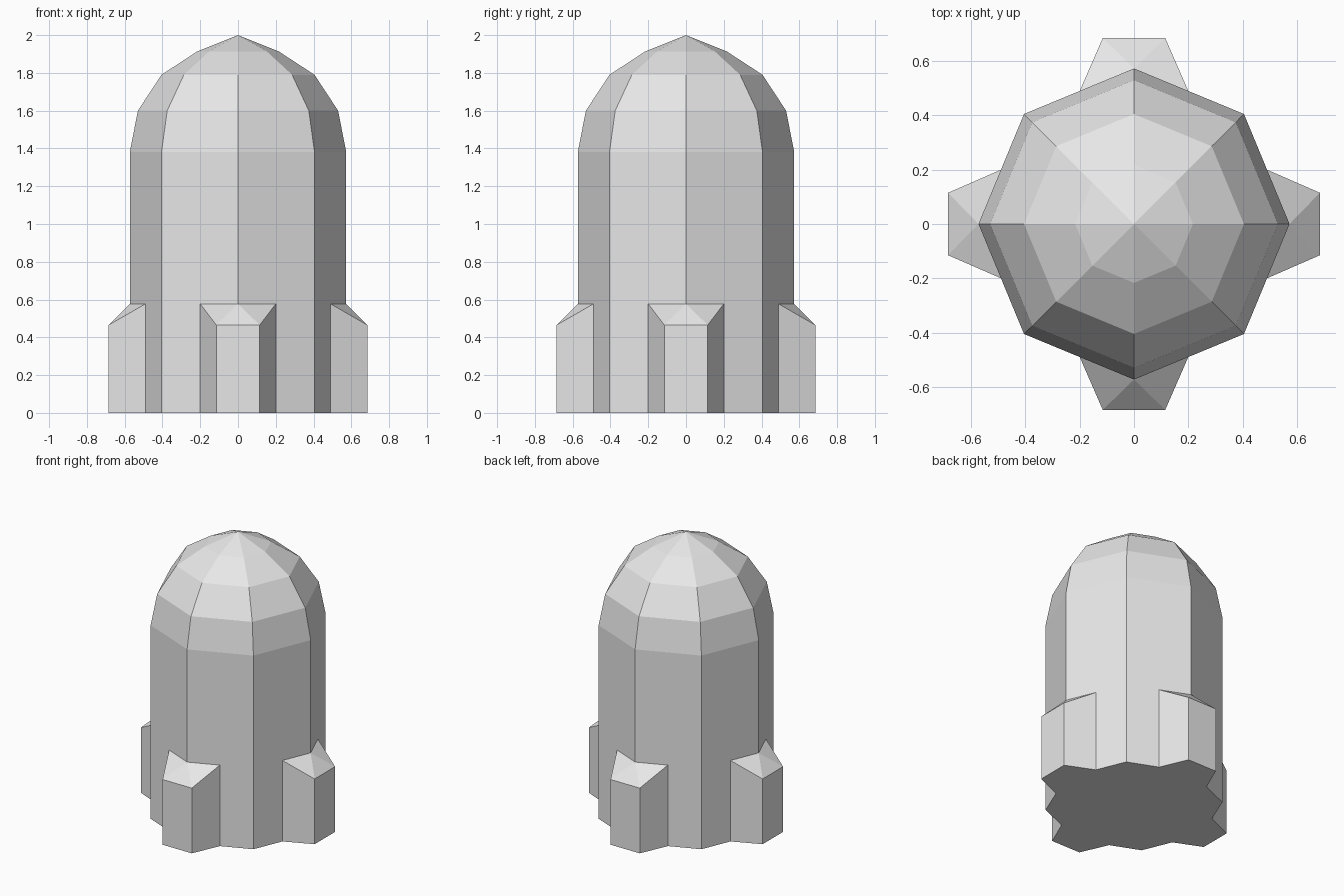
import bpy
import bmesh
from math import cos, sin, pi, tan
from mathutils import Matrix

cube = bpy.data.objects.get("Cube")
if cube:
    bpy.data.objects.remove(cube, do_unlink=True)

SIDES = 8
RADIUS = 0.573

grey = bpy.data.materials.new("light_grey")
grey.use_nodes = True
colour = (0.8, 0.8, 0.8, 1)
grey.diffuse_color = colour
grey.node_tree.nodes["Principled BSDF"].inputs["Base Color"].default_value = colour


def add_object(name, bm):
    bmesh.ops.recalc_face_normals(bm, faces=bm.faces)
    mesh = bpy.data.meshes.new(name)
    bm.to_mesh(mesh)
    bm.free()
    mesh.materials.append(grey)
    obj = bpy.data.objects.new(name, mesh)
    bpy.context.collection.objects.link(obj)
    return obj


# Octagonal body with faceted dome: (radius, height) rings and a tip
profile = [(RADIUS, 0), (RADIUS, 1.38), (0.53, 1.6), (0.405, 1.79), (0.217, 1.913)]
bm = bmesh.new()
rings = [[bm.verts.new((r * cos(2 * pi * i / SIDES), r * sin(2 * pi * i / SIDES), z))
          for i in range(SIDES)] for r, z in profile]
tip = bm.verts.new((0, 0, 2))
bm.faces.new(rings[0])
for i in range(SIDES):
    j = (i + 1) % SIDES
    for low, high in zip(rings, rings[1:]):
        bm.faces.new((low[i], low[j], high[j], high[i]))
    bm.faces.new((rings[-1][i], rings[-1][j], tip))
add_object("body", bm)

# Buttress wrapped round a body corner, with sloping three-faced top
IN_X, OUT_X, OUT_Y = 0.2, 0.115, -0.685
IN_Y = -RADIUS + IN_X * tan(pi / SIDES)
INNER_TOP, OUTER_TOP = 0.577, 0.465
outline = [(-IN_X, IN_Y, INNER_TOP), (-OUT_X, OUT_Y, OUTER_TOP),
           (OUT_X, OUT_Y, OUTER_TOP), (IN_X, IN_Y, INNER_TOP),
           (0, -RADIUS, INNER_TOP)]

for k, side in enumerate(("front", "left", "back", "right")):
    bm = bmesh.new()
    base = [bm.verts.new((x, y, 0)) for x, y, z in outline]
    top = [bm.verts.new(p) for p in outline]
    for i in range(3):
        bm.faces.new((base[i], base[i + 1], top[i + 1], top[i]))
        bm.faces.new((top[i], top[i + 1], top[4]))
        bm.faces.new((base[i + 1], base[i], base[4]))
    bm.transform(Matrix.Rotation(k * pi / 2, 4, "Z"))
    add_object(side + "_buttress", bm)
